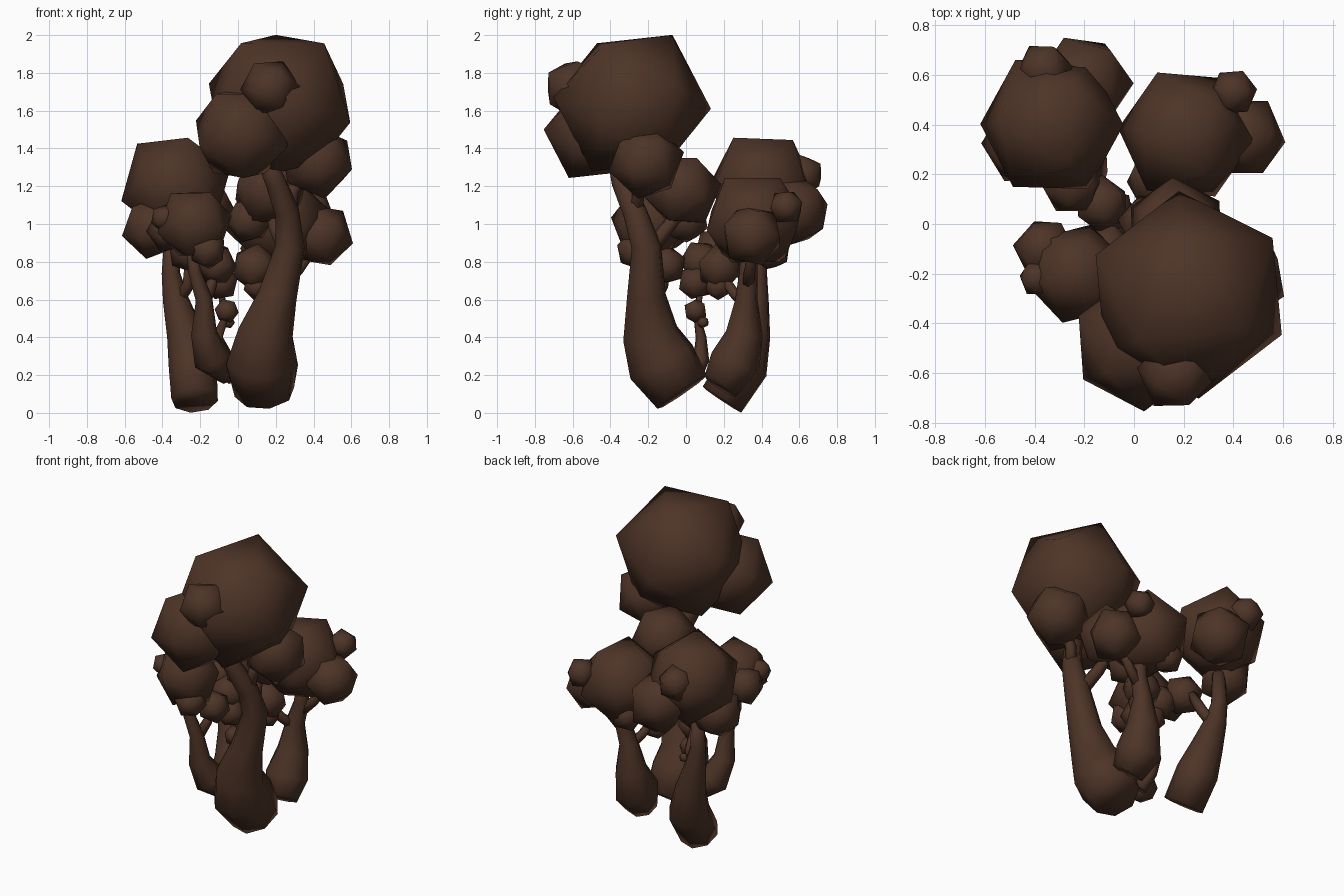
import bpy, bmesh, math, random
from mathutils import Vector, Matrix, Euler

random.seed(4)
mat = bpy.data.materials.new("brown")
mat.diffuse_color = (0.075, 0.034, 0.02, 1)


def finish(name, bm):
    bmesh.ops.recalc_face_normals(bm, faces=bm.faces)
    me = bpy.data.meshes.new(name)
    bm.to_mesh(me)
    bm.free()
    me.materials.append(mat)
    for p in me.polygons:
        p.use_smooth = True
    ob = bpy.data.objects.new(name, me)
    bpy.context.collection.objects.link(ob)


def foliage(name, balls):
    """Icosahedron balls (x, y, z, radius), optionally with the directions of
    two neighbouring corners to set how the ball is turned."""
    bm = bmesh.new()
    for x, y, z, r, *corners in balls:
        if corners:
            w = Vector(corners[0]).normalized()
            u = Vector(corners[1])
            u = (u - w * u.dot(w)).normalized()
            rot = Matrix((u, w.cross(u), w)).transposed().to_4x4()
        else:
            rot = Euler([random.uniform(0, 6.28) for _ in range(3)]).to_matrix().to_4x4()
        bmesh.ops.create_icosphere(bm, subdivisions=1, radius=r,
                                   matrix=Matrix.Translation((x, y, z)) @ rot)
    finish(name, bm)


def limb(name, path, sides=8):
    """Tapered tube through (x, y, z, radius) points with flat ends."""
    bm = bmesh.new()
    pts = [Vector(p[:3]) for p in path]
    rings = []
    for i, p in enumerate(pts):
        t = (pts[min(i + 1, len(pts) - 1)] - pts[max(i - 1, 0)]).normalized()
        u = Vector((1, 0.2, 0))
        u = (u - t * u.dot(t)).normalized()
        v = t.cross(u)
        rings.append([bm.verts.new(p + path[i][3] * (u * math.cos(a) + v * math.sin(a)))
                      for a in (k * math.tau / sides for k in range(sides))])
    for a, b in zip(rings, rings[1:]):
        for k in range(sides):
            n = (k + 1) % sides
            bm.faces.new((a[k], a[n], b[n], b[k]))
    bm.faces.new(rings[0])
    bm.faces.new(rings[-1])
    finish(name, bm)


# Tall front tree
limb("tall_trunk", [(.14, -.02, .11, .16), (.125, -.13, .27, .19), (.145, -.19, .42, .15),
                    (.21, -.21, .62, .105), (.275, -.21, .88, .08), (.26, -.27, 1.06, .065),
                    (.2, -.34, 1.22, .055), (.12, -.38, 1.4, .045)])
limb("tall_branch_back", [(.26, -.2, .85, .045), (.2, -.1, .98, .04), (.17, 0, 1.1, .03)], 6)
limb("tall_branch_right", [(.27, -.27, 1.05, .04), (.29, -.25, 1.18, .035), (.38, -.22, 1.3, .03)], 6)
foliage("tall_foliage", [(.22, -.285, 1.64, .42, (-.04, .415, -.03), (-.02, .215, .36)),
                         (.02, -.48, 1.48, .275, (.02, -.27, .02), (.01, -.145, -.235)),
                         (.17, -.6, 1.72, .16),
                         (.42, -.21, 1.33, .205, (.18, -.08, -.04), (.14, .1, .14)),
                         (.17, -.02, 1.18, .21, (-.015, .205, .03), (.11, .115, .195))])

# Back left tree
limb("back_left_trunk", [(-.23, .19, .07, .125), (-.24, .31, .25, .13), (-.28, .35, .42, .1),
                         (-.33, .37, .6, .07), (-.355, .38, .74, .05), (-.35, .38, .95, .04)])
limb("back_left_branch", [(-.33, .37, .58, .04), (-.26, .33, .68, .035), (-.25, .25, .82, .03)], 6)
foliage("back_left_foliage", [(-.33, .40, 1.205, .3, (.07, -.16, .27), (.07, .16, .235)),
                              (-.2, .57, 1.07, .2, (-.085, .185, .035), (.115, .15, -.12)),
                              (-.36, .62, 1.26, .115), (-.45, .32, .98, .17)])

# Back right tree
limb("back_right_trunk", [(.2, .18, .14, .1), (.18, .26, .26, .14), (.19, .31, .42, .1),
                          (.2, .32, .6, .06), (.24, .33, .74, .05), (.23, .34, .95, .04)])
limb("back_right_branch_left", [(.2, .32, .57, .035), (.15, .25, .64, .03), (.1, .18, .74, .025)], 6)
limb("back_right_branch_right", [(.22, .32, .66, .035), (.32, .34, .76, .03), (.42, .35, .9, .025)], 6)
foliage("back_right_foliage", [(.21, .36, 1.02, .28, (.0975, .14, .2265), (.072, -.154, .2265)),
                               (.44, .35, .94, .175, (.16, -.02, -.04), (.09, .16, 0)),
                               (.4, .53, 1.09, .097), (.09, .18, .77, .128), (.1, .17, .67, .075),
                               (.12, .45, .86, .11)])

# Front left tree
limb("front_left_trunk", [(-.05, -.03, .2, .06), (-.14, -.1, .29, .1), (-.18, -.15, .42, .07),
                          (-.18, -.18, .6, .045), (-.23, -.2, .75, .035), (-.25, -.2, .92, .025)])
limb("front_left_branch", [(-.18, -.17, .58, .035), (-.14, -.12, .68, .03), (-.12, -.1, .76, .02)], 6)
foliage("front_left_foliage", [(-.23, -.2, 1.0, .208, (.08, -.09, .16), (-.08, -.05, .17)),
                               (-.36, -.1, .97, .128), (-.39, -.22, 1.03, .075),
                               (-.16, -.27, .86, .102), (-.11, -.1, .78, .107)])

# Small middle tree
limb("small_trunk", [(-.02, .03, .18, .05), (-.06, .08, .28, .045), (-.11, .08, .4, .03),
                     (-.07, .06, .5, .02), (-.1, .08, .72, .015)], 6)
foliage("small_foliage", [(-.13, .08, .8, .117), (-.25, .16, .86, .128), (-.06, .05, .54, .066),
                          (-.09, .05, .69, .096), (-.05, .09, .48, .034), (.06, 0, 1.02, .128)])
